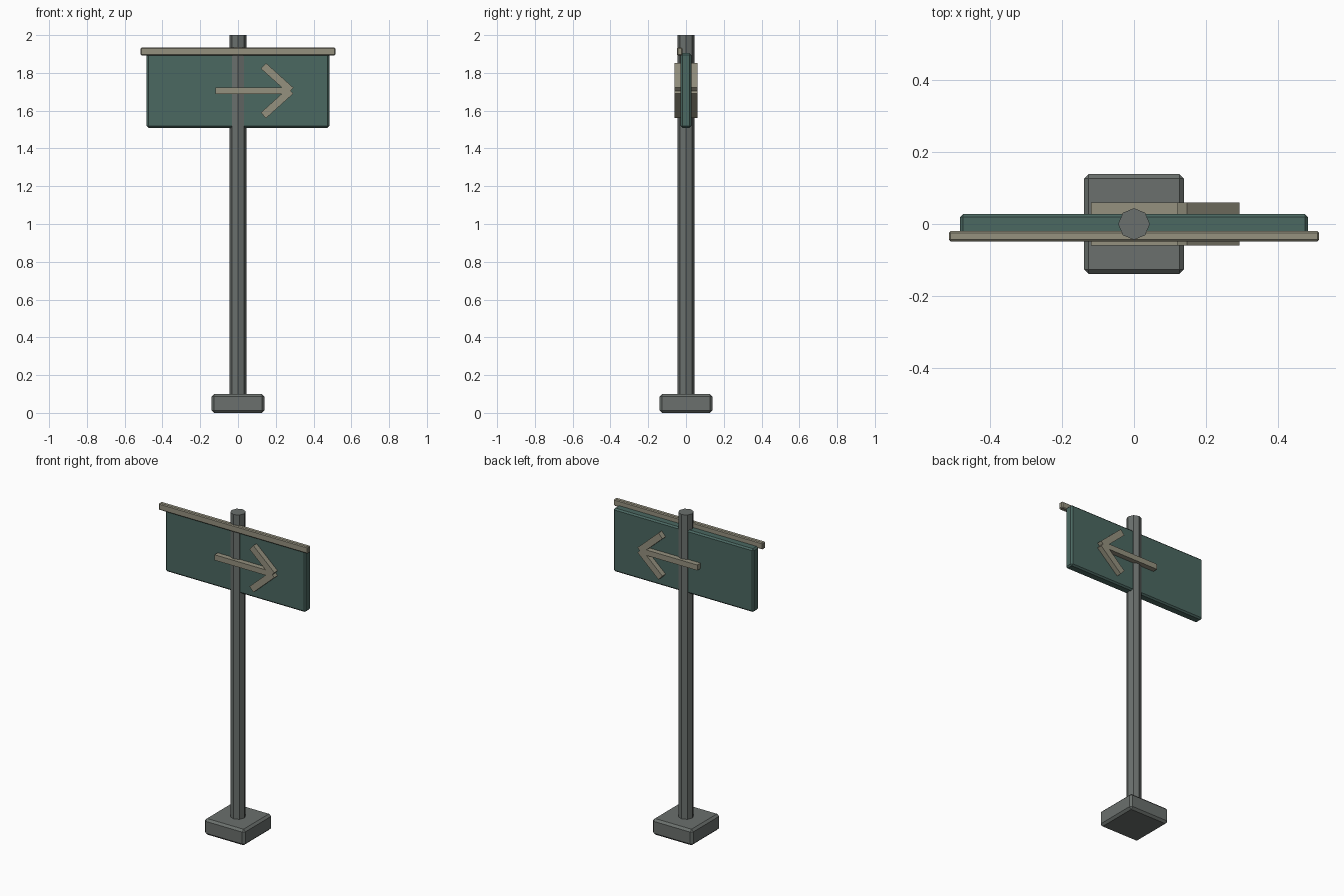
import bpy, bmesh, math
from mathutils import Matrix, Vector

if "Cube" in bpy.data.objects:
    bpy.data.objects.remove(bpy.data.objects["Cube"])


def material(name, rgb):
    m = bpy.data.materials.new(name)
    m.diffuse_color = (*rgb, 1)
    m.use_nodes = True
    m.node_tree.nodes["Principled BSDF"].inputs["Base Color"].default_value = m.diffuse_color
    return m


STEEL = material("steel grey", (0.145, 0.162, 0.153))
GREEN = material("sign green", (0.070, 0.138, 0.120))
CREAM = material("weathered cream", (0.300, 0.285, 0.212))


def finish(name, bm, mat):
    me = bpy.data.meshes.new(name)
    bm.to_mesh(me)
    bm.free()
    me.materials.append(mat)
    ob = bpy.data.objects.new(name, me)
    bpy.context.collection.objects.link(ob)
    return ob


def box(name, centre, size, mat, bevel=0.0, tilt=0.0):
    """Chamfered box, tilted about the y axis."""
    bm = bmesh.new()
    bmesh.ops.create_cube(bm, size=1)
    bmesh.ops.scale(bm, vec=Vector(size), verts=bm.verts)
    if bevel:
        bmesh.ops.bevel(bm, geom=bm.edges[:], offset=bevel, segments=1,
                        profile=0.5, affect='EDGES')
    bm.transform(Matrix.Translation(centre) @ Matrix.Rotation(tilt, 4, 'Y'))
    return finish(name, bm, mat)


# Base block
box("base", (0, 0, 0.05), (0.278, 0.278, 0.10), STEEL, 0.013)

# Eight-sided post with a corner facing the front
bm = bmesh.new()
bmesh.ops.create_cone(bm, cap_ends=True, segments=8, radius1=0.044,
                      radius2=0.044, depth=1.92)
bm.transform(Matrix.Translation((0, 0, 1.04)))
finish("post", bm, STEEL)

# Sign board and the trim rail along its front top edge
box("sign_board", (0, 0, 1.707), (0.968, 0.056, 0.395), GREEN, 0.009)
box("top_rail", (0, -0.034, 1.914), (1.03, 0.029, 0.042), CREAM, 0.005)

# Arrow bars run right through the board so both sides show them
ARROW_Z = 1.706
box("arrow_shaft", (0.08, 0, ARROW_Z), (0.40, 0.12, 0.034), CREAM)
for name, side in (("arrow_head_upper", 1), ("arrow_head_lower", -1)):
    box(name, (0.207, 0, ARROW_Z + side * 0.066), (0.195, 0.12, 0.04), CREAM,
        tilt=side * math.radians(42))
